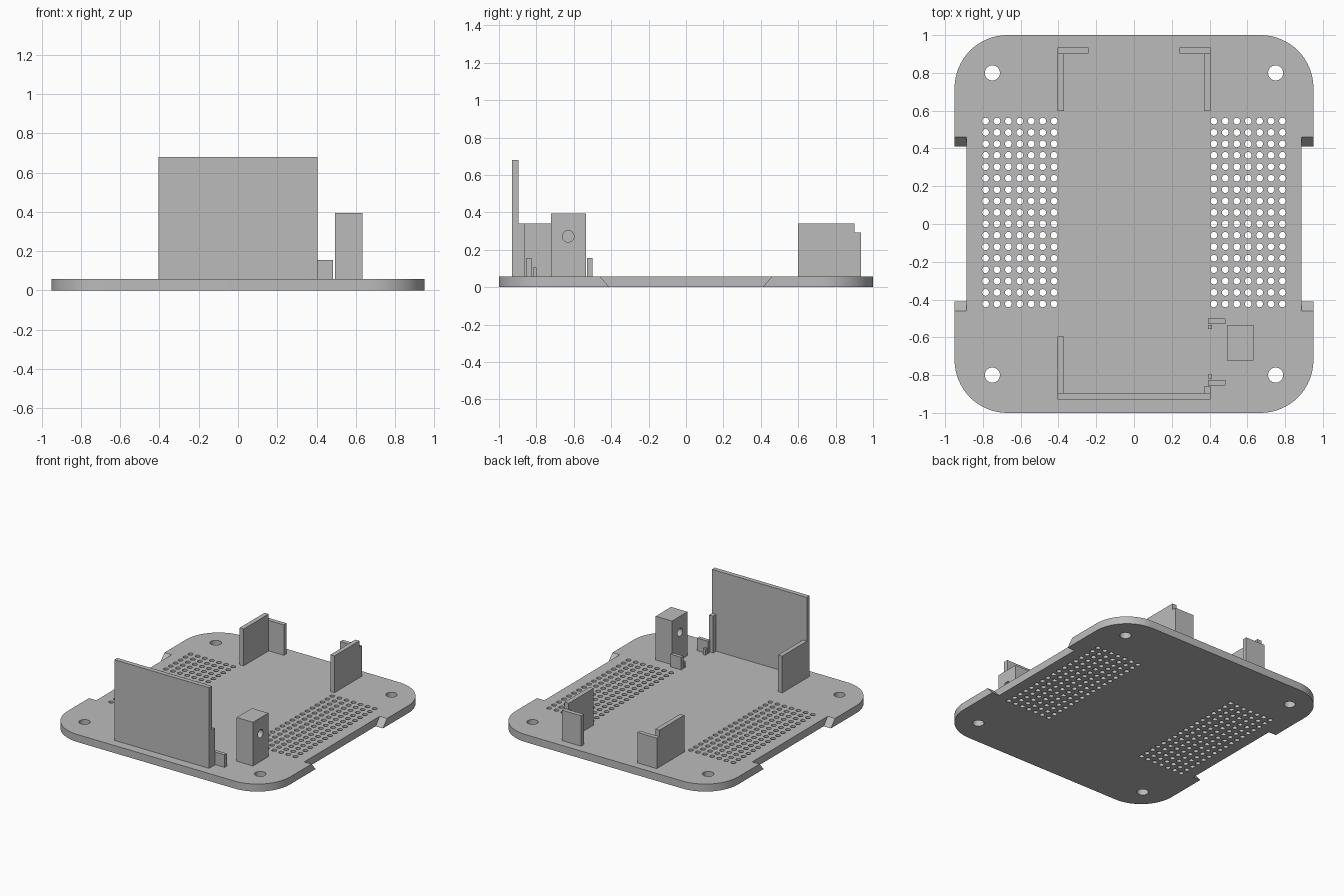
import bpy, bmesh, math
from mathutils import Matrix, Vector

cube = bpy.data.objects.get("Cube")
if cube:
    bpy.data.objects.remove(cube, do_unlink=True)

THICK = 0.058      # plate thickness
WALL = 0.035       # upright wall thickness

grey = bpy.data.materials.new("plain_grey")
grey.use_nodes = True
colour = (0.5, 0.5, 0.5, 1)
grey.diffuse_color = colour
grey.node_tree.nodes["Principled BSDF"].inputs["Base Color"].default_value = colour


def finish(name, bm):
    """Turn a bmesh into a grey object."""
    bmesh.ops.recalc_face_normals(bm, faces=bm.faces)
    mesh = bpy.data.meshes.new(name)
    bm.to_mesh(mesh)
    bm.free()
    mesh.materials.append(grey)
    obj = bpy.data.objects.new(name, mesh)
    bpy.context.collection.objects.link(obj)
    return obj


def prism(bm, points, offset):
    """Extrude a closed outline along an offset."""
    face = bm.faces.new([bm.verts.new(p) for p in points])
    top = bmesh.ops.extrude_face_region(bm, geom=[face])["geom"]
    verts = [g for g in top if isinstance(g, bmesh.types.BMVert)]
    bmesh.ops.translate(bm, verts=verts, vec=Vector(offset))


def box(name, x0, x1, y0, y1, top):
    """Upright block standing on the plate."""
    bm = bmesh.new()
    outline = [(x0, y0, THICK), (x1, y0, THICK), (x1, y1, THICK), (x0, y1, THICK)]
    prism(bm, outline, (0, 0, top - THICK))
    return finish(name, bm)


def drill(bm, centre, radius, depth, sides, turn=Matrix()):
    """Add a cylinder to a cutter."""
    bmesh.ops.create_cone(bm, cap_ends=True, segments=sides, radius1=radius,
                          radius2=radius, depth=depth,
                          matrix=Matrix.Translation(centre) @ turn)


def cut(obj, bm):
    """Subtract the cutter from the object, then discard it."""
    cutter = finish("cutter", bm)
    cutter.hide_render = True
    mod = obj.modifiers.new("cut", "BOOLEAN")
    mod.operation = "DIFFERENCE"
    mod.solver = "EXACT"
    mod.object = cutter
    bpy.context.view_layer.objects.active = obj
    bpy.ops.object.modifier_apply(modifier=mod.name)
    bpy.data.objects.remove(cutter, do_unlink=True)


def smooth(obj):
    bpy.ops.object.select_all(action="DESELECT")
    obj.select_set(True)
    bpy.context.view_layer.objects.active = obj
    bpy.ops.object.shade_smooth_by_angle(angle=math.radians(30))


# Base plate with rounded corners
HALF_X, HALF_Y, RADIUS, STEPS = 0.95, 1.0, 0.28, 16
outline = []
for quarter, (sx, sy) in enumerate([(1, 1), (-1, 1), (-1, -1), (1, -1)]):
    for i in range(STEPS + 1):
        a = (quarter + i / STEPS) * math.pi / 2
        outline.append((sx * (HALF_X - RADIUS) + RADIUS * math.cos(a),
                        sy * (HALF_Y - RADIUS) + RADIUS * math.sin(a), 0))
bm = bmesh.new()
prism(bm, outline, (0, 0, THICK))
plate = finish("base_plate", bm)

# Side notches with sloped ends
bm = bmesh.new()
slope = 0.05 / THICK
low, high = -0.02, THICK + 0.02
y_low, y_high = 0.41 + slope * low, 0.41 + slope * high
for x in (0.888, -1.088):
    prism(bm, [(x, -y_low, low), (x, y_low, low),
               (x, y_high, high), (x, -y_high, high)], (0.2, 0, 0))
cut(plate, bm)

# Vent hole grids and mounting holes
bm = bmesh.new()
PITCH = 0.0605
for side in (-1, 1):
    for col in range(7):
        for row in range(17):
            drill(bm, (side * (0.423 + col * PITCH), 0.545 - row * PITCH, 0.03),
                  0.018, 0.2, 16)
    for y in (-0.8, 0.8):
        drill(bm, (side * 0.75, y, 0.03), 0.04, 0.2, 32)
cut(plate, bm)
smooth(plate)

# Front wall with its side returns
EDGE = 0.405
box("front_wall", -EDGE, EDGE, -0.93, -0.895, 0.68)
box("front_right_side_wall", -EDGE, -EDGE + WALL, -0.895, -0.595, 0.342)
box("front_left_side_stub", EDGE - WALL, EDGE, -0.895, -0.86, 0.342)

# Back corner holders, mirrored
for side, word in ((-1, "right"), (1, "left")):
    xs = sorted((side * (EDGE - WALL), side * EDGE))
    box(f"back_{word}_side_wall", *xs, 0.598, 0.902, 0.342)
    xs = sorted((side * 0.24, side * EDGE))
    box(f"back_{word}_lip", *xs, 0.902, 0.935, 0.293)

# Post with a cross hole
post = box("post", 0.493, 0.633, -0.722, -0.535, 0.395)
bm = bmesh.new()
drill(bm, (0.563, -0.63, 0.272), 0.031, 0.4, 32, Matrix.Rotation(math.pi / 2, 4, "Y"))
cut(post, bm)
smooth(post)

# Small brackets and stop pegs
for word, y, peg in (("front", -0.855, -0.819), ("rear", -0.529, -0.555)):
    box(f"{word}_bracket", 0.392, 0.484, y, y + 0.028, 0.155)
    box(f"{word}_stop_peg", 0.392, 0.412, peg, peg + 0.021, 0.105)
